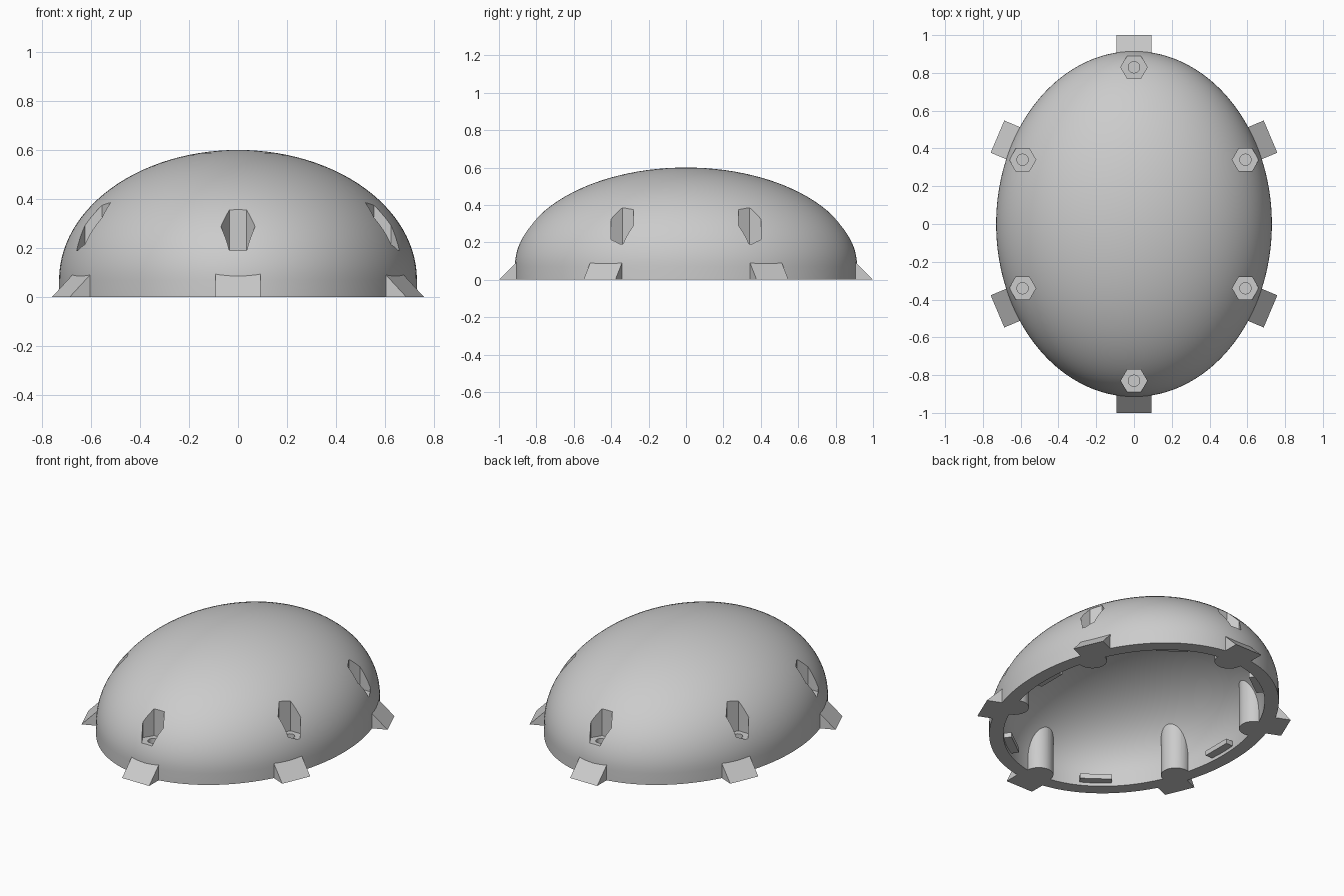
import bpy, bmesh, math
from mathutils import Matrix, Vector

if "Cube" in bpy.data.objects:
    bpy.data.objects.remove(bpy.data.objects["Cube"])

grey = bpy.data.materials.new("plain grey")
grey.use_nodes = True
GREY = (0.6, 0.6, 0.6, 1)
grey.diffuse_color = GREY
grey.node_tree.nodes["Principled BSDF"].inputs["Base Color"].default_value = GREY

SKIRT = 0.07              # height of the straight lower wall
OUTER = (0.73, 0.915)     # outer half width and half length
INNER = (0.65, 0.835)     # cavity half width and half length


def finish(name, bm):
    bmesh.ops.recalc_face_normals(bm, faces=bm.faces)
    mesh = bpy.data.meshes.new(name)
    bm.to_mesh(mesh)
    bm.free()
    mesh.materials.append(grey)
    obj = bpy.data.objects.new(name, mesh)
    bpy.context.collection.objects.link(obj)
    return obj


def dome(name, half, top, bottom, segs=128, rings=28):
    """Closed half ellipsoid on a straight oval skirt."""
    bm = bmesh.new()
    levels = [(1, bottom)]
    for i in range(rings):
        a = math.pi / 2 * i / rings
        levels.append((math.cos(a), SKIRT + (top - SKIRT) * math.sin(a)))
    loops = []
    for s, z in levels:
        loops.append([bm.verts.new((half[0] * s * math.cos(math.tau * k / segs),
                                    half[1] * s * math.sin(math.tau * k / segs), z))
                      for k in range(segs)])
    for low, high in zip(loops, loops[1:]):
        for k in range(segs):
            n = (k + 1) % segs
            bm.faces.new((low[k], low[n], high[n], high[k]))
    tip = bm.verts.new((0, 0, top))
    for k in range(segs):
        bm.faces.new((loops[-1][k], loops[-1][(k + 1) % segs], tip))
    bm.faces.new(loops[0])
    return finish(name, bm)


def prism(name, x, y, radius, z0, z1, sides):
    bm = bmesh.new()
    bmesh.ops.create_cone(bm, cap_ends=True, segments=sides, radius1=radius, radius2=radius,
                          depth=z1 - z0, matrix=Matrix.Translation((x, y, (z0 + z1) / 2)))
    # point one corner along x
    v = max(bm.verts, key=lambda w: w.co.x).co - Vector((x, y, 0))
    turn = Matrix.Rotation(-math.atan2(v.y, v.x), 3, 'Z')
    bmesh.ops.rotate(bm, verts=bm.verts, cent=(x, y, 0), matrix=turn)
    return finish(name, bm)


def subtract(obj, cutter):
    cutter.hide_render = True
    mod = obj.modifiers.new("cut", 'BOOLEAN')
    mod.operation = 'DIFFERENCE'
    mod.solver = 'EXACT'
    mod.object = cutter
    bpy.context.view_layer.objects.active = obj
    bpy.ops.object.modifier_apply(modifier=mod.name)
    bpy.data.objects.remove(cutter)


def oval_frame(half, degrees):
    """Point on an oval, with x turned along the outward normal."""
    t = math.radians(degrees)
    turn = math.atan2(math.sin(t) / half[1], math.cos(t) / half[0])
    return (Matrix.Translation((half[0] * math.cos(t), half[1] * math.sin(t), 0))
            @ Matrix.Rotation(turn, 4, 'Z'))


def extruded(name, profile, width, frame):
    """Radial profile (out, up) swept sideways."""
    bm = bmesh.new()
    ends = [[bm.verts.new(frame @ Vector((r, side * width / 2, z))) for r, z in profile]
            for side in (-1, 1)]
    bm.faces.new(ends[0])
    bm.faces.new(ends[1])
    for i in range(len(profile)):
        j = (i + 1) % len(profile)
        bm.faces.new((ends[0][i], ends[0][j], ends[1][j], ends[1][i]))
    return finish(name, bm)


# Hollow shell; leaving columns uncut in the cavity makes the screw bosses
bolts = [(0, 0.83), (0, -0.83)] + [(sx * 0.59, sy * 0.34) for sx in (-1, 1) for sy in (-1, 1)]
shell = dome("shell_with_bosses", OUTER, 0.6, 0)
cavity = dome("cavity", INNER, 0.52, -0.1)
for x, y in bolts:
    subtract(cavity, prism("boss", x, y, 0.082, -0.2, 0.7, 40))
subtract(shell, cavity)

# Hexagonal pockets with a blind screw hole in the floor
for x, y in bolts:
    subtract(shell, prism("pocket", x, y, 0.07, 0.19, 0.8, 6))
    subtract(shell, prism("screw_hole", x, y, 0.03, 0.09, 0.3, 24))

bpy.ops.object.select_all(action='DESELECT')
shell.select_set(True)
bpy.context.view_layer.objects.active = shell
bpy.ops.object.shade_smooth_by_angle(angle=math.radians(30))

# Sloped tabs around the outer foot
for i, angle in enumerate((28, 90, 152, 208, 270, 332)):
    extruded(f"outer_tab_{i + 1}", [(0.085, 0), (-0.045, 0.13), (-0.045, 0)],
             0.185, oval_frame(OUTER, angle))

# Small catches on the inner wall between the bosses
for i in range(6):
    extruded(f"inner_catch_{i + 1}", [(0.03, 0.02), (0.03, 0.05), (-0.05, 0.05), (-0.05, 0.02)],
             0.18, oval_frame(INNER, 60 * i))
